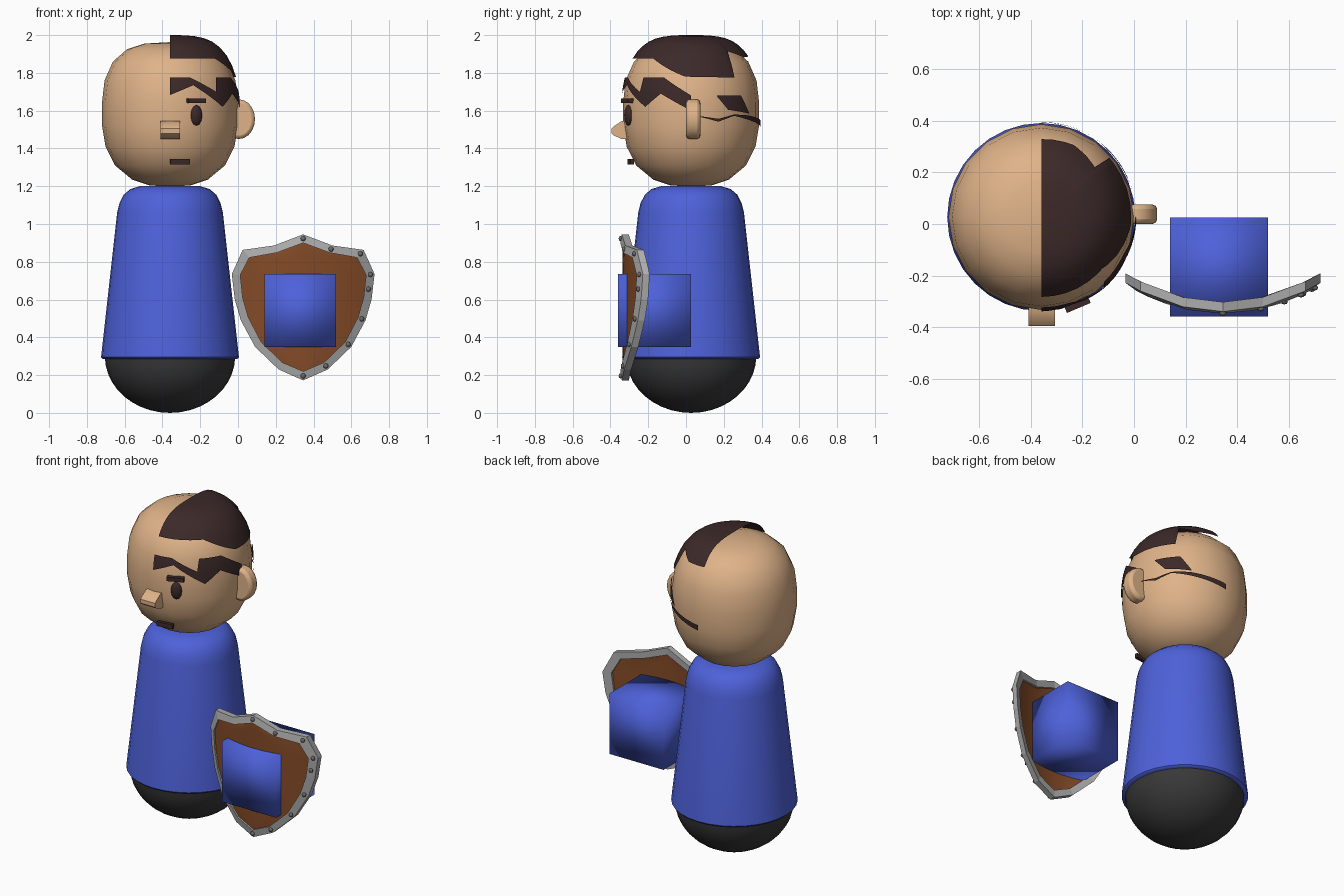
import bpy, bmesh
from math import sin, cos, pi, radians
from mathutils import Vector, Matrix

if "Cube" in bpy.data.objects:
    bpy.data.objects.remove(bpy.data.objects["Cube"])

CX, CY, HZ = -0.36, 0.027, 1.58      # figure axis and head centre height


def mat(name, c):
    m = bpy.data.materials.new(name)
    m.diffuse_color = (*c, 1)
    m.use_nodes = True
    m.node_tree.nodes["Principled BSDF"].inputs["Base Color"].default_value = m.diffuse_color
    return m


SKIN = mat("skin", (0.74, 0.45, 0.25))
HAIR = mat("dark_brown", (0.045, 0.022, 0.022))
BLUE = mat("blue", (0.075, 0.12, 0.70))
DARK = mat("charcoal", (0.04, 0.04, 0.04))
WOOD = mat("wood", (0.23, 0.07, 0.02))
STEEL = mat("steel", (0.42, 0.42, 0.42))
RIVET = mat("rivet", (0.15, 0.15, 0.15))


def finish(bm, name, m, smooth=35):
    bmesh.ops.remove_doubles(bm, verts=bm.verts, dist=1e-5)
    bmesh.ops.recalc_face_normals(bm, faces=bm.faces)
    me = bpy.data.meshes.new(name)
    bm.to_mesh(me)
    bm.free()
    ob = bpy.data.objects.new(name, me)
    bpy.context.collection.objects.link(ob)
    me.materials.append(m)
    if smooth:
        bpy.ops.object.select_all(action='DESELECT')
        bpy.context.view_layer.objects.active = ob
        ob.select_set(True)
        bpy.ops.object.shade_smooth_by_angle(angle=radians(smooth))
    return ob


def lathe(name, profile, m, n):
    bm = bmesh.new()
    vs = [bm.verts.new((CX + r, CY, z)) for r, z in profile]
    es = [bm.edges.new(p) for p in zip(vs, vs[1:])]
    bmesh.ops.spin(bm, geom=vs + es, cent=(CX, CY, 0), axis=(0, 0, 1),
                   angle=2 * pi, steps=n, use_duplicate=False)
    return finish(bm, name, m, 50)


def ball(name, loc, size, m, rot=0, seg=16):
    bm = bmesh.new()
    bmesh.ops.create_uvsphere(bm, u_segments=seg, v_segments=seg // 2, radius=1)
    bm.transform(Matrix.LocRotScale(Vector(loc), Matrix.Rotation(rot, 3, 'Z'), Vector(size)))
    return finish(bm, name, m, 60)


def box(name, loc, size, m, rot=0, smooth=0):
    bm = bmesh.new()
    bmesh.ops.create_cube(bm, size=1)
    bm.transform(Matrix.LocRotScale(Vector(loc), Matrix.Rotation(rot, 3, 'Z'), Vector(size)))
    return finish(bm, name, m, smooth)


# body: dark rounded base and blue tapered robe
lathe("base", [(0.345 * sin(i * pi / 20), 0.3 - 0.3 * cos(i * pi / 20)) for i in range(11)], DARK, 32)
lathe("robe", [(0, 0.285), (0.355, 0.285), (0.365, 0.295), (0.36, 0.34), (0.28, 1.06), (0.268, 1.11),
               (0.245, 1.155), (0.21, 1.185), (0.16, 1.2), (0, 1.2)], BLUE, 32)


# head: squarish ball of revolution
def head_r(z):
    n = 2.9 if z > HZ else 2.5
    return 0.361 * max(0, 1 - (abs(z - HZ) / 0.383) ** n) ** (1 / n)


levels = [1.197, 1.205, 1.235, 1.31, 1.41, 1.52, 1.64, 1.76, 1.86, 1.925, 1.955, 1.963]
lathe("head", [(head_r(z), z) for z in levels], SKIN, 20)


# hair: patches wrapped on the right half of the head, as (angle, height) edges
def lerp(pts, a):
    for (a0, z0), (a1, z1) in zip(pts, pts[1:]):
        if a <= a1:
            return z0 + (z1 - z0) * (a - a0) / (a1 - a0)
    return pts[-1][1]


def hair_point(a, z, lift=0.0):
    r = head_r(z) + 0.008
    if z > 1.9629:
        r = 0
    t = radians(a)
    up = max(0, min(1, (z - 1.8) / 0.14)) * lift
    return (CX + r * cos(t), CY + r * sin(t), z + up)


def hair_patch(name, low, high, rows=3, power=1, lift=0.0):
    lo, hi = low[0][0], low[-1][0]
    cols = sorted({p[0] for p in low + high} | {lo + (hi - lo) * i / 20 for i in range(21)})
    bm = bmesh.new()
    grid = []
    for a in cols:
        b, t = lerp(low, a), lerp(high, a)
        grid.append([bm.verts.new(hair_point(a, t - (t - b) * (1 - k / rows) ** power, lift))
                     for k in range(rows + 1)])
    for c, d in zip(grid, grid[1:]):
        for k in range(rows):
            bm.faces.new((c[k], d[k], d[k + 1], c[k + 1]))
    return finish(bm, name, HAIR, 60)


hair_patch("hair_cap",
           [(-90, 1.86), (-40, 1.86), (-5, 1.78), (41, 1.775), (43, 1.89), (66, 1.865), (90, 1.87)],
           [(-90, 1.963), (90, 1.963)], 8, 2.5, 0.037)
hair_patch("hair_fringe",
           [(-90, 1.683), (-70, 1.735), (-41, 1.62), (-26, 1.69), (0, 1.60)],
           [(-90, 1.775), (-72, 1.775), (-48, 1.70), (-46, 1.775), (-24, 1.775), (0, 1.68)])
hair_patch("hair_back_streak",
           [(7, 1.568), (23, 1.542), (38, 1.573), (90, 1.51)],
           [(7, 1.571), (23, 1.557), (38, 1.58), (55, 1.575), (90, 1.545)])
hair_patch("hair_back_tuft",
           [(22, 1.675), (32, 1.605), (56, 1.585)],
           [(22, 1.68), (46, 1.68), (56, 1.59)])

# face: one eye, brow and half mouth on the right half
ball("eye", (-0.22, -0.305, 1.575), (0.033, 0.02, 0.055), HAIR, radians(23), 12)
box("eyebrow", (-0.22, -0.312, 1.653), (0.10, 0.03, 0.025), HAIR, radians(23))
box("mouth", (-0.307, -0.292, 1.33), (0.105, 0.02, 0.028), HAIR, radians(8))

# nose: box pinched to a short tip
bm = bmesh.new()
rings = []
for y, z0, z1 in [(-0.29, 1.45, 1.545), (-0.34, 1.45, 1.545), (-0.385, 1.47, 1.515), (-0.395, 1.48, 1.505)]:
    rings.append([bm.verts.new((x, y, z)) for x, z in
                  [(-0.41, z0), (-0.307, z0), (-0.307, z1), (-0.41, z1)]])
for a, b in zip(rings, rings[1:]):
    for i in range(4):
        bm.faces.new((a[i], a[(i + 1) % 4], b[(i + 1) % 4], b[i]))
bm.faces.new(rings[0])
bm.faces.new(rings[-1])
finish(bm, "nose", SKIN, 40)

# ear: bevelled oval disc
bm = bmesh.new()
bmesh.ops.create_cone(bm, cap_ends=True, segments=20, radius1=1, radius2=1, depth=1)
bm.transform(Matrix.LocRotScale(Vector((0.005, 0.038, 1.555)), None, Vector((0.085, 0.075, 0.105)))
             @ Matrix.Rotation(pi / 2, 4, 'X'))
ear = finish(bm, "ear", SKIN, 40)
bev = ear.modifiers.new("round", 'BEVEL')
bev.width, bev.segments, bev.limit_method = 0.018, 2, 'ANGLE'

# hand: plain smooth-shaded cube
box("hand", (0.33, -0.167, 0.542), (0.38, 0.385, 0.385), BLUE, 0, 180)

# shield: curved board with a raised rim
SX = 0.345
OUTER = [(0, 0.945), (0.155, 0.886), (0.32, 0.863), (0.378, 0.735), (0.362, 0.60),
         (0.33, 0.49), (0.255, 0.35), (0.13, 0.23), (0, 0.172)]
INNER = [(0, 0.90), (0.14, 0.848), (0.285, 0.822), (0.333, 0.73), (0.32, 0.61),
         (0.29, 0.505), (0.222, 0.375), (0.11, 0.267), (0, 0.22)]


def bend(x):
    return -0.348 + 0.78 * x * x


def shield_verts(bm, half, dy):
    pts = half + [(-x, z) for x, z in half[-2:0:-1]]
    return [bm.verts.new((SX + x, bend(x) + dy, z)) for x, z in pts]


bm = bmesh.new()
loops = [shield_verts(bm, OUTER, 0.008), shield_verts(bm, INNER, 0),
         shield_verts(bm, INNER, 0.045), shield_verts(bm, OUTER, 0.045)]
for a, b in zip(loops, loops[1:] + loops[:1]):
    for i in range(len(a)):
        j = (i + 1) % len(a)
        bm.faces.new((a[i], a[j], b[j], b[i]))
finish(bm, "shield_rim", STEEL, 0)

bm = bmesh.new()
sheets = []
for dy in (0.012, 0.032):
    left_right = []
    for s in (-1, 1):
        for k in range(4):
            f0, f1 = k / 4, (k + 1) / 4
            for (x0, z0), (x1, z1) in zip(INNER, INNER[1:]):
                q = [(x0 * f0, z0), (x0 * f1, z0), (x1 * f1, z1), (x1 * f0, z1)]
                # blend the height to a straight spine so strips stay planar-ish
                vs = [bm.verts.new((SX + s * x, bend(x) + dy, z)) for x, z in q]
                bm.faces.new(vs if s * (1 if dy < 0.02 else -1) > 0 else vs[::-1])
bmesh.ops.remove_doubles(bm, verts=bm.verts, dist=1e-5)
bmesh.ops.dissolve_degenerate(bm, edges=bm.edges, dist=1e-5)
finish(bm, "shield_board", WOOD, 50)

# rivets on the right half of the rim
for i, ((xo, zo), (xi, zi)) in enumerate(zip(OUTER, INNER)):
    if i != 4:
        x, z = (xo + xi) / 2, (zo + zi) / 2
        ball("rivet", (SX + x, bend(x) + 0.002, z), (0.014, 0.011, 0.014), RIVET, 0, 8)
ball("rivet", (SX + 0.345, bend(0.345) + 0.002, 0.655), (0.014, 0.011, 0.014), RIVET, 0, 8)
